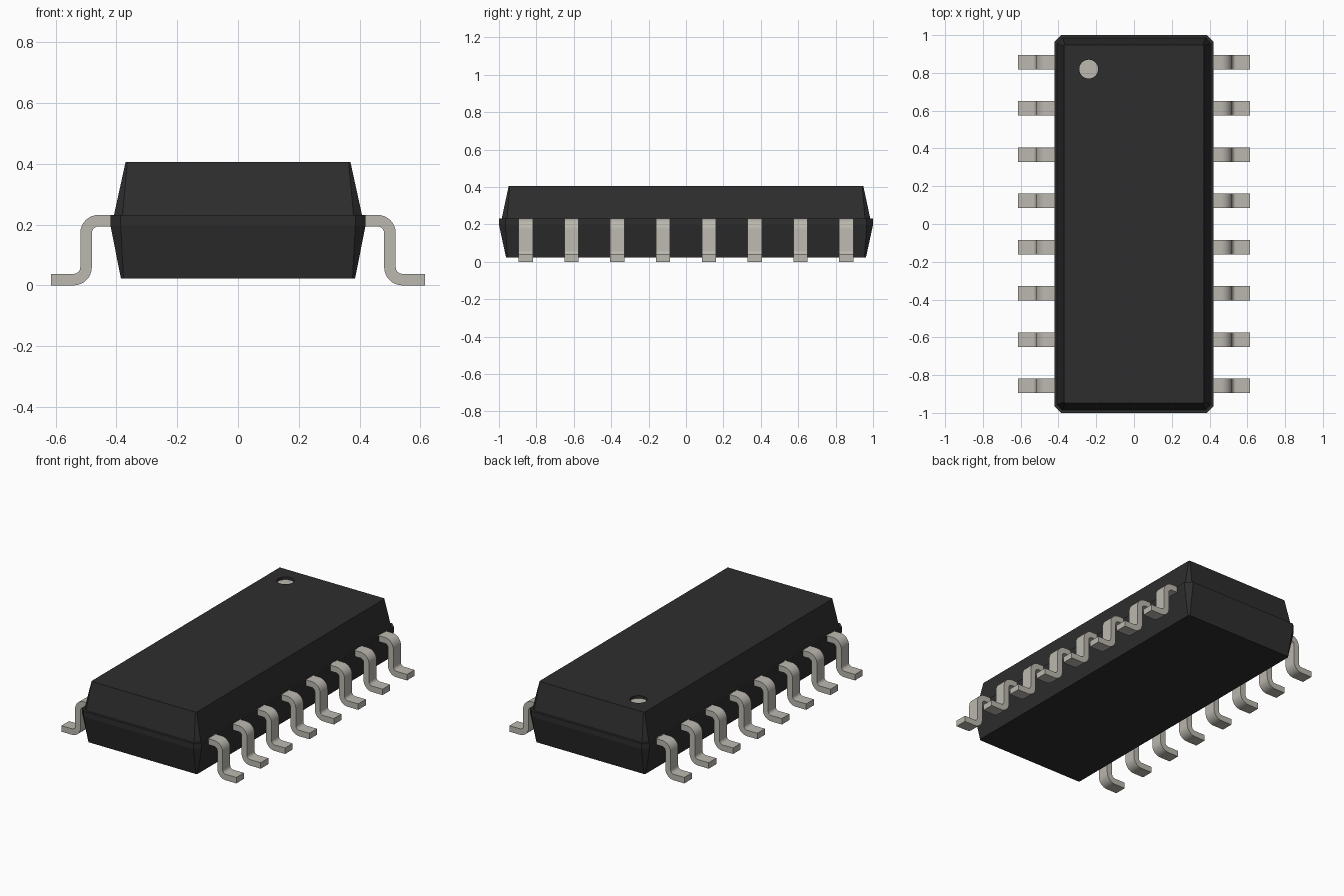
import bpy
import bmesh
import math

cube = bpy.data.objects.get("Cube")
if cube:
    bpy.data.objects.remove(cube, do_unlink=True)


def make_material(name, rgb, metallic=0.0):
    mat = bpy.data.materials.new(name)
    mat.use_nodes = True
    mat.diffuse_color = (*rgb, 1)
    shader = mat.node_tree.nodes["Principled BSDF"]
    shader.inputs["Base Color"].default_value = (*rgb, 1)
    shader.inputs["Roughness"].default_value = 0.6
    return mat


black = make_material("black plastic", (0.027, 0.027, 0.027))
metal = make_material("pale metal", (0.50, 0.48, 0.43))


def add_object(name, bm, mat):
    bmesh.ops.recalc_face_normals(bm, faces=bm.faces)
    mesh = bpy.data.meshes.new(name)
    bm.to_mesh(mesh)
    bm.free()
    mesh.materials.append(mat)
    obj = bpy.data.objects.new(name, mesh)
    bpy.context.collection.objects.link(obj)
    return obj


def select_only(obj):
    bpy.ops.object.select_all(action="DESELECT")
    obj.select_set(True)
    bpy.context.view_layer.objects.active = obj


def chamfered_ring(bm, z, hx, hy, c):
    points = [(hx, hy - c), (hx - c, hy), (c - hx, hy), (-hx, hy - c),
              (-hx, c - hy), (c - hx, -hy), (hx - c, -hy), (hx, c - hy)]
    return [bm.verts.new((x, y, z)) for x, y in points]


# Package body: tapered halves meeting at a slightly wider parting band
bm = bmesh.new()
sections = [(0.022, 0.385, 0.962, 0.008), (0.198, 0.42, 1.0, 0.034),
            (0.232, 0.42, 1.0, 0.034), (0.232, 0.408, 0.985, 0.028),
            (0.406, 0.37, 0.948, 0.006)]
rings = [chamfered_ring(bm, *s) for s in sections]
for low, high in zip(rings, rings[1:]):
    for i in range(8):
        j = (i + 1) % 8
        bm.faces.new((low[i], low[j], high[j], high[i]))
bm.faces.new(rings[0])
bm.faces.new(rings[-1])
body = add_object("package_body", bm, black)


# Round dimple marking the first lead, with a pale floor
def disc(name, radius, z, depth, mat):
    bm = bmesh.new()
    bmesh.ops.create_cone(bm, cap_ends=True, segments=32, radius1=radius,
                          radius2=radius, depth=depth)
    bmesh.ops.translate(bm, verts=bm.verts, vec=(-0.24, 0.82, z))
    return add_object(name, bm, mat)


cutter = disc("dimple_cutter", 0.05, 0.406, 0.04, black)
cutter.hide_render = True
cut = body.modifiers.new("dimple", "BOOLEAN")
cut.operation = "DIFFERENCE"
cut.solver = "EXACT"
cut.object = cutter
select_only(body)
bpy.ops.object.modifier_apply(modifier=cut.name)
bpy.data.objects.remove(cutter, do_unlink=True)
disc("orientation_mark", 0.05, 0.387, 0.004, metal)


# Gull-wing leads: bent strip profile extruded along y
def arc(cx, cz, radius, start, end, steps=8):
    angles = [math.radians(start + (end - start) * i / steps) for i in range(steps + 1)]
    return [(cx + radius * math.cos(a), cz + radius * math.sin(a)) for a in angles]


T, R = 0.038, 0.022
OUTER = 0.519
upper = (OUTER - T - R, 0.232 - T - R)
lower = (OUTER + R, T + R)
profile = ([(0.37, 0.232)] + arc(*upper, R + T, 90, 0)
           + arc(*lower, R, 180, 270) + [(0.615, T), (0.615, 0)]
           + arc(*lower, R + T, 270, 180) + arc(*upper, R, 0, 90)
           + [(0.37, 0.232 - T)])
WIDTH, PITCH, COUNT = 0.076, 0.2449, 8


def add_lead(name, side, y):
    bm = bmesh.new()
    a, b = [[bm.verts.new((side * x, y + s * WIDTH / 2, z)) for x, z in profile]
            for s in (-1, 1)]
    n = len(profile)
    for i in range(n):
        j = (i + 1) % n
        bm.faces.new((a[i], a[j], b[j], b[i]))
    # The strip sides are quads between matching outer and inner points
    for verts in (a, b):
        for i in range(n // 2 - 1):
            bm.faces.new((verts[i], verts[i + 1], verts[n - 2 - i], verts[n - 1 - i]))
    lead = add_object(name, bm, metal)
    select_only(lead)
    bpy.ops.object.shade_smooth_by_angle(angle=math.radians(30))


for side, label in ((1, "left"), (-1, "right")):
    for k in range(COUNT):
        add_lead(f"{label}_lead_{k + 1}", side, (k - (COUNT - 1) / 2) * PITCH)
